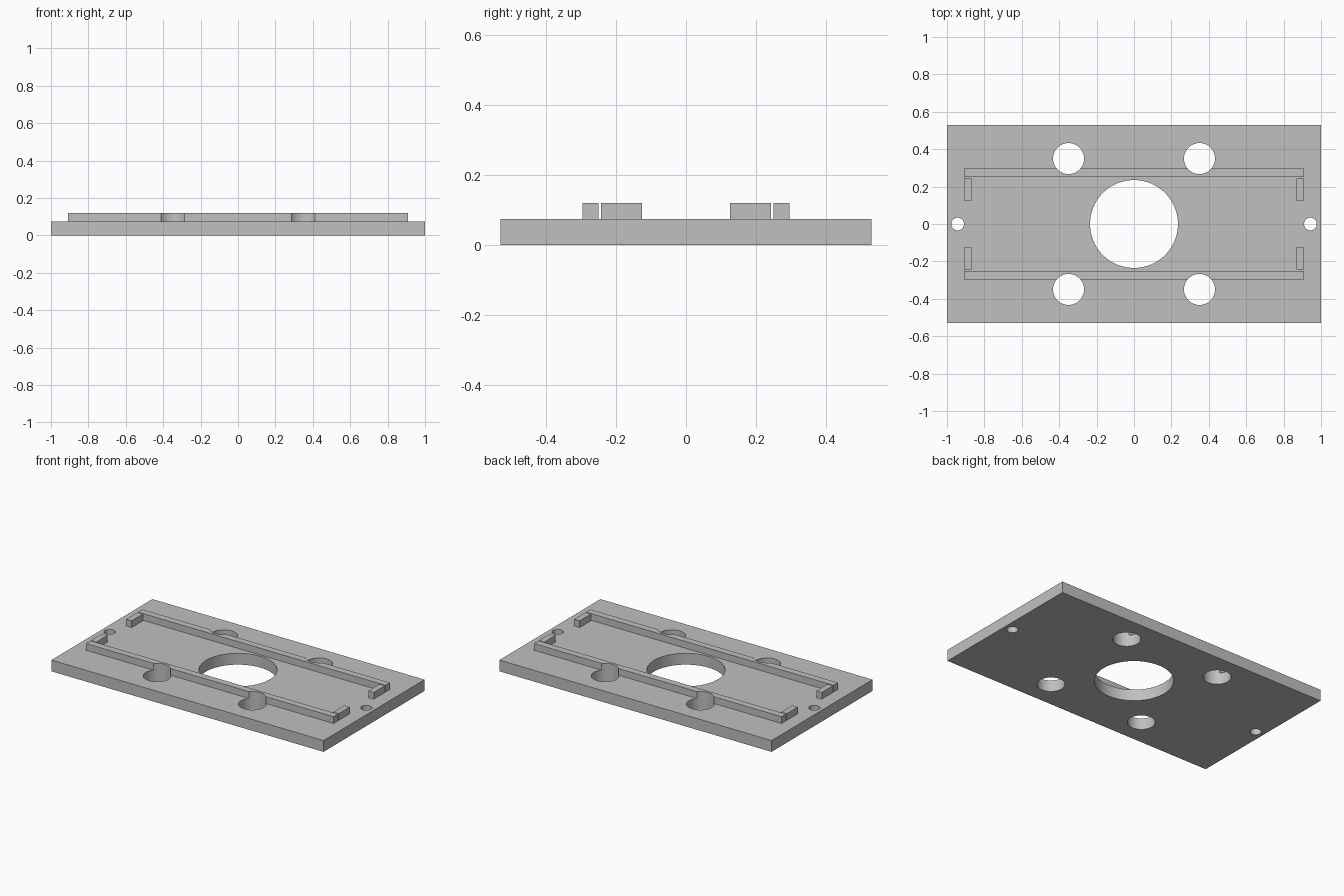
import bpy
import math

PLATE_TOP = 0.075
RAIL_TOP = 0.12

old = bpy.data.objects.get("Cube")
if old:
    bpy.data.objects.remove(old, do_unlink=True)

grey = bpy.data.materials.new("plain grey")
grey.use_nodes = True
colour = (0.53, 0.53, 0.53, 1)
grey.diffuse_color = colour
grey.node_tree.nodes["Principled BSDF"].inputs["Base Color"].default_value = colour


def box(name, x0, x1, y0, y1, z0, z1):
    bpy.ops.mesh.primitive_cube_add(
        size=1, location=((x0 + x1) / 2, (y0 + y1) / 2, (z0 + z1) / 2))
    ob = bpy.context.object
    ob.name = name
    ob.scale = (x1 - x0, y1 - y0, z1 - z0)
    bpy.ops.object.transform_apply(location=True, rotation=False, scale=True)
    ob.data.materials.append(grey)
    return ob


def drill(name, targets, x, y, radius):
    """Bore a vertical round hole through each target."""
    bpy.ops.mesh.primitive_cylinder_add(
        vertices=96, radius=radius, depth=1, location=(x, y, 0))
    cutter = bpy.context.object
    cutter.name = name
    cutter.data.materials.append(grey)
    for ob in targets:
        mod = ob.modifiers.new(name, "BOOLEAN")
        mod.operation = "DIFFERENCE"
        mod.solver = "EXACT"
        mod.object = cutter
        bpy.context.view_layer.objects.active = ob
        bpy.ops.object.modifier_apply(modifier=mod.name)
    bpy.data.objects.remove(cutter, do_unlink=True)


# Base plate with the central bore
plate = box("base_plate", -1, 1, -0.53, 0.53, 0, PLATE_TOP)
drill("central_bore", [plate], 0, 0, 0.235)
parts = [plate]

for side, s in (("front", -1), ("back", 1)):
    # Long rail, notched by the two mounting holes
    y0, y1 = sorted((s * 0.25, s * 0.296))
    rail = box(side + "_rail", -0.91, 0.91, y0, y1, PLATE_TOP, RAIL_TOP)
    for x in (-0.35, 0.35):
        drill("mounting_hole", [plate, rail], x, s * 0.35, 0.083)
    parts.append(rail)

    # Short end stops inside the rail
    y0, y1 = sorted((s * 0.126, s * 0.243))
    for end, e in (("right", -1), ("left", 1)):
        x0, x1 = sorted((e * 0.87, e * 0.91))
        parts.append(box(f"{side}_{end}_stop", x0, x1, y0, y1,
                         PLATE_TOP, RAIL_TOP))

# Small screw holes at both ends
for x in (-0.943, 0.943):
    drill("screw_hole", [plate], x, 0, 0.034)

# Smooth bores, sharp edges
for ob in parts:
    bpy.ops.object.select_all(action="DESELECT")
    ob.select_set(True)
    bpy.context.view_layer.objects.active = ob
    bpy.ops.object.shade_smooth_by_angle(angle=math.radians(30))
